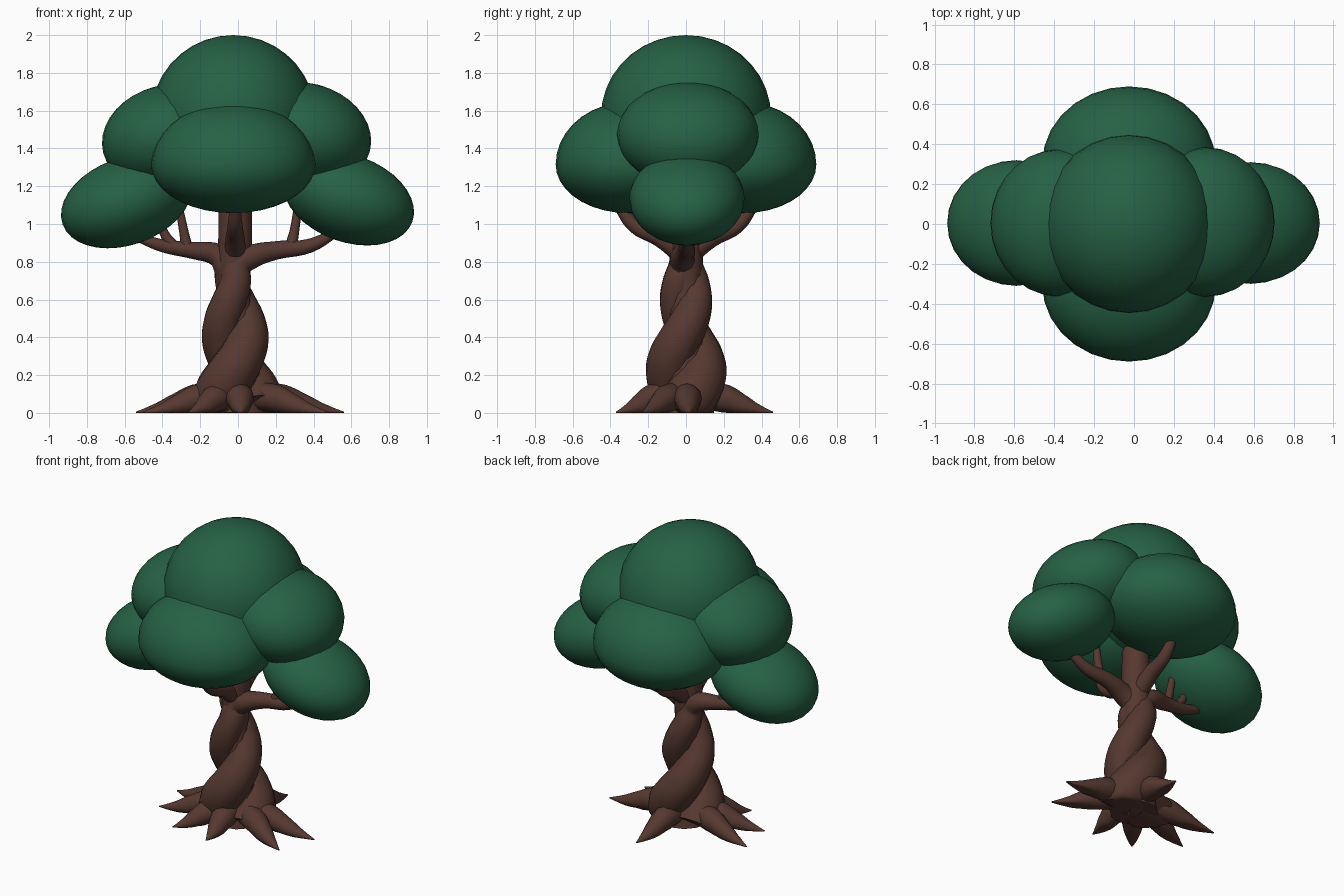
import bpy
import bmesh
from math import sin, cos, radians
from mathutils import Matrix, Vector

if "Cube" in bpy.data.objects:
    bpy.data.objects.remove(bpy.data.objects["Cube"], do_unlink=True)


def make_material(name, color):
    mat = bpy.data.materials.new(name)
    mat.use_nodes = True
    mat.diffuse_color = color
    mat.node_tree.nodes["Principled BSDF"].inputs["Base Color"].default_value = color
    return mat


LEAF = make_material("leaf green", (0.019, 0.120, 0.058, 1))
BARK = make_material("bark brown", (0.093, 0.040, 0.030, 1))


def add_mesh(name, mesh, mat):
    mesh.materials.clear()
    mesh.materials.append(mat)
    obj = bpy.data.objects.new(name, mesh)
    bpy.context.collection.objects.link(obj)
    mesh.shade_smooth()
    return obj


def foliage(name, center, radii, lower=1.0, tilt=0):
    """Rounded leaf clump; lower flattens its underside, tilt dips it towards +x."""
    bm = bmesh.new()
    bmesh.ops.create_uvsphere(bm, u_segments=28, v_segments=18, radius=1)
    for v in bm.verts:
        if v.co.z < 0:
            v.co.z *= lower
    place = (Matrix.Translation(center) @ Matrix.Rotation(radians(tilt), 4, "Y")
             @ Matrix.Diagonal((*radii, 1)))
    bmesh.ops.transform(bm, matrix=place, verts=bm.verts)
    mesh = bpy.data.meshes.new(name)
    bm.to_mesh(mesh)
    bm.free()
    return add_mesh(name, mesh, LEAF)


def limb(name, points):
    """Tapered round limb through (position, radius) pairs, cut off flat at the ground."""
    curve = bpy.data.curves.new(name, "CURVE")
    curve.dimensions = "3D"
    curve.bevel_depth = 1
    curve.bevel_resolution = 4
    curve.resolution_u = 5
    curve.use_fill_caps = True
    spline = curve.splines.new("BEZIER")
    spline.bezier_points.add(len(points) - 1)
    for p, (co, radius) in zip(spline.bezier_points, points):
        p.co = co
        p.radius = radius
        p.handle_left_type = p.handle_right_type = "AUTO"
    temp = bpy.data.objects.new(name + "_path", curve)
    bpy.context.collection.objects.link(temp)
    graph = bpy.context.evaluated_depsgraph_get()
    mesh = bpy.data.meshes.new_from_object(temp.evaluated_get(graph))
    bpy.data.objects.remove(temp, do_unlink=True)
    bpy.data.curves.remove(curve)
    for v in mesh.vertices:
        v.co.z = max(v.co.z, 0)
    mesh.name = name
    return add_mesh(name, mesh, BARK)


# Canopy
foliage("top_foliage", (-0.025, 0, 1.57), (0.435, 0.45, 0.43))
for name, side in (("front", -1), ("back", 1)):
    foliage(name + "_foliage", (-0.025, side * 0.305, 1.315), (0.435, 0.385, 0.33), lower=0.78)
foliage("left_upper_foliage", (0.36, 0.01, 1.475), (0.35, 0.375, 0.27), tilt=15)
foliage("right_upper_foliage", (-0.375, 0.005, 1.465), (0.35, 0.37, 0.27), tilt=-15)
foliage("left_lower_foliage", (0.585, 0.005, 1.135), (0.36, 0.305, 0.23), tilt=20)
foliage("right_lower_foliage", (-0.59, 0.005, 1.12), (0.36, 0.315, 0.23), tilt=-20)


# Two twisted trunk strands, each running out into a side branch
def strand(phase):
    points = []
    steps = 9
    for i in range(steps):
        t = i / (steps - 1)
        z = 0.78 * t
        angle = radians(phase + (z - 0.45) * 450)
        swing = 0.11 - 0.075 * t
        points.append(((-0.03 * t + swing * cos(angle), swing * sin(angle), z), 0.15 - 0.075 * t))
    return points


limb("right_strand", strand(0) + [
    ((-0.11, 0.03, 0.835), 0.062), ((-0.24, 0.01, 0.86), 0.046),
    ((-0.40, 0, 0.885), 0.035), ((-0.53, 0, 0.93), 0.025)])
limb("left_strand", strand(180) + [
    ((0.07, -0.02, 0.825), 0.065), ((0.20, 0, 0.86), 0.05),
    ((0.38, 0, 0.885), 0.038), ((0.54, 0, 0.97), 0.024)])
limb("trunk_core", [((0, 0, 0), 0.15), ((0.01, 0, 0.3), 0.10), ((-0.02, 0, 0.65), 0.085),
                    ((-0.015, 0, 0.9), 0.09), ((-0.015, 0, 1.25), 0.085)])

# Front and back branches
for name, side in (("front", -1), ("back", 1)):
    limb(name + "_branch", [((-0.015, 0, 0.83), 0.06), ((-0.015, side * 0.14, 0.93), 0.05),
                            ((-0.015, side * 0.27, 0.99), 0.04),
                            ((-0.015, side * 0.36, 1.10), 0.028)])

# Twigs
twigs = {
    "left_twig": ((0.28, 0, 0.88), (0.30, 0.01, 0.97), (0.32, 0.01, 1.12)),
    "right_inner_twig": ((-0.27, 0, 0.87), (-0.285, 0, 0.95), (-0.31, 0, 1.08)),
    "right_outer_twig": ((-0.34, 0, 0.88), (-0.385, 0, 0.94), (-0.42, 0, 1.04)),
}
for name, path in twigs.items():
    limb(name, list(zip(path, (0.032, 0.025, 0.02))))

# Roots reach from the trunk to tips on the ground
tips = [(-0.54, 0.12), (-0.50, -0.13), (-0.26, -0.33), (0.02, -0.37),
        (0.47, -0.23), (0.56, 0.02), (0.05, 0.46)]
for i, tip in enumerate(tips):
    end = Vector((*tip, 0))
    out = end.normalized()
    reach = end.length

    def along(t, z):
        return out * (0.1 + (reach - 0.1) * t) + Vector((0, 0, z))

    limb(f"root_{i + 1}", [(along(0, 0.09), 0.075), (along(0.3, 0.075), 0.075),
                           (along(0.58, 0.035), 0.055), (along(0.8, 0.012), 0.03),
                           (along(1, 0.003), 0.004)])
